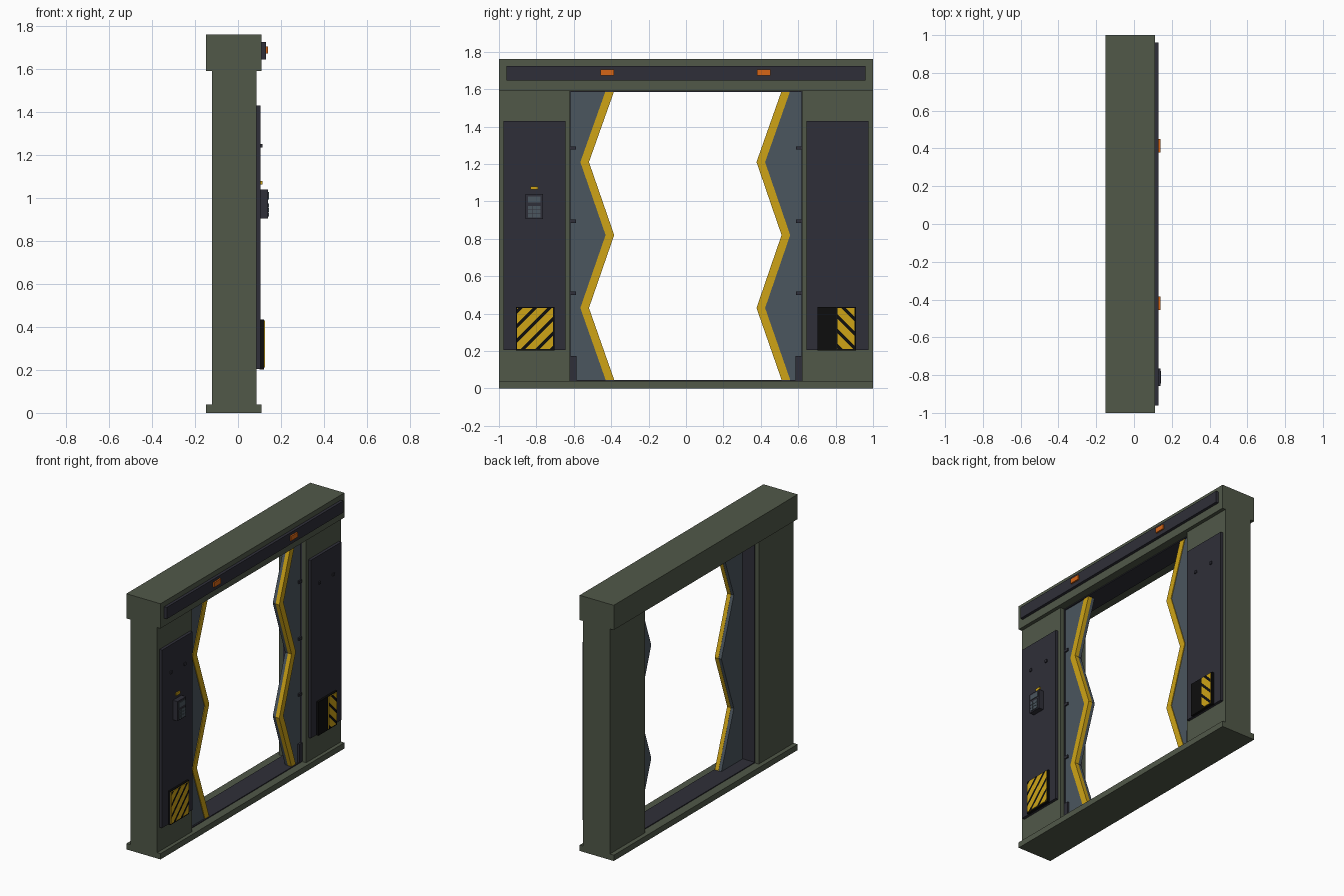
import bpy, bmesh
from mathutils import Vector

if "Cube" in bpy.data.objects:
    bpy.data.objects.remove(bpy.data.objects["Cube"])


def material(name, r, g, b):
    m = bpy.data.materials.new(name)
    m.diffuse_color = (r, g, b, 1)
    m.use_nodes = True
    m.node_tree.nodes["Principled BSDF"].inputs["Base Color"].default_value = m.diffuse_color
    return m


GREEN = material("olive_green", 0.082, 0.098, 0.066)
DARK = material("dark_metal", 0.028, 0.028, 0.040)
STEEL = material("blue_steel", 0.070, 0.092, 0.112)
YELLOW = material("hazard_yellow", 0.62, 0.37, 0.008)
ORANGE = material("orange_lamp", 0.66, 0.13, 0.008)
BLACK = material("black", 0.004, 0.004, 0.004)


def finish(bm, name, *mats):
    bmesh.ops.recalc_face_normals(bm, faces=bm.faces)
    me = bpy.data.meshes.new(name)
    bm.to_mesh(me)
    bm.free()
    for m in mats:
        me.materials.append(m)
    ob = bpy.data.objects.new(name, me)
    bpy.context.collection.objects.link(ob)
    return ob


def box_mesh(x, y, z):
    bm = bmesh.new()
    bmesh.ops.create_cube(bm, size=1)
    for v in bm.verts:
        for i, (a, b) in enumerate((x, y, z)):
            v.co[i] = a if v.co[i] < 0 else b
    return bm


def box(name, x, y, z, mat):
    return finish(box_mesh(x, y, z), name, mat)


def prism(name, outline, x0, x1, mat):
    """Extrude a (y, z) outline along x."""
    bm = bmesh.new()
    face = bm.faces.new([bm.verts.new((x0, y, z)) for y, z in outline])
    ext = bmesh.ops.extrude_face_region(bm, geom=[face])["geom"]
    for v in ext:
        if isinstance(v, bmesh.types.BMVert):
            v.co.x = x1
    return finish(bm, name, mat)


def hazard_plate(name, y, z, slope):
    """Thin plate cut by diagonals; narrow bands between stripes are black."""
    period, gap = 0.078, 0.024
    bm = box_mesh((0.12, 0.125), y, z)
    normal = Vector((0, 1, -slope))
    origin = y[0] - slope * (z[0] if slope > 0 else z[1]) + 0.02
    for k in range(-8, 9):
        for off in (0, gap):
            d = origin + k * period + off
            bmesh.ops.bisect_plane(bm, geom=bm.verts[:] + bm.edges[:] + bm.faces[:],
                                   plane_co=(0, d, 0), plane_no=normal)
    for f in bm.faces:
        c = f.calc_center_median()
        if f.normal.x > 0.5 and (c.y - slope * c.z - origin) % period < gap:
            f.material_index = 1
    return finish(bm, name, YELLOW, BLACK)


# Frame: sill, lintel, floor track and ceiling track
box("sill", (-0.15, 0.11), (-1, 1), (0, 0.04), GREEN)
box("lintel", (-0.15, 0.11), (-1, 1), (1.59, 1.76), GREEN)
box("floor_track", (-0.09, 0.055), (-0.62, 0.62), (0.035, 0.046), DARK)
box("ceiling_track", (-0.09, 0.055), (-0.62, 0.62), (1.584, 1.6), DARK)

# Lintel sign strip and lamps
box("lintel_strip", (0.10, 0.13), (-0.96, 0.96), (1.645, 1.725), DARK)
for y in (-0.42, 0.415):
    box("lamp", (0.125, 0.14), (y - 0.036, y + 0.036), (1.673, 1.706), ORANGE)

# Zigzag closing edges of both leaves, interlocking
HEIGHTS = (0.046, 0.43, 0.82, 1.21, 1.59)
BAND = 0.045
for side, near, far in ((-1, -0.385, -0.52), (1, 0.512, 0.378)):
    def span(a, b):
        return tuple(sorted((side * a, side * b)))

    # Side post with its dark inner jamb and front cover
    box("post", (-0.12, 0.085), span(0.62, 1), (0.04, 1.59), GREEN)
    box("jamb", (-0.09, 0.055), span(0.617, 0.65), (0.04, 1.59), DARK)
    box("cover_panel", (0.08, 0.105), span(0.643, 0.975), (0.205, 1.43), DARK)
    for y in (0.733, 0.883):
        box("bolt", (0.10, 0.113), span(y - 0.009, y + 0.009), (1.234, 1.252), DARK)

    # Door leaf and its yellow edge band
    edge = [(near if i % 2 == 0 else far, z) for i, z in enumerate(HEIGHTS)]
    prism("door_leaf", edge + [(side * 0.62, 1.59), (side * 0.62, 0.046)],
          0.0, 0.045, STEEL)
    front = [(y - side * 0.001, z) for y, z in edge]
    back = [(y + side * BAND, z) for y, z in reversed(edge)]
    prism("edge_band", front + back, 0.022, 0.05, YELLOW)

    # Guides along the post
    for z in (0.508, 0.893, 1.285):
        box("guide", (0.03, 0.055), span(0.587, 0.62), (z - 0.009, z + 0.009), DARK)
    box("foot_guide", (0.03, 0.058), span(0.585, 0.618), (0.046, 0.172), DARK)

    # Backing of the hazard marking
    box("hazard_backing", (0.10, 0.12), span(0.703, 0.908), (0.203, 0.435), BLACK)

# Hazard stripes
hazard_plate("left_hazard", (-0.903, -0.71), (0.211, 0.43), 1)
hazard_plate("right_hazard", (0.81, 0.9), (0.211, 0.43), -1)

# Keypad with display, keys and status light
box("keypad_body", (0.10, 0.14), (-0.857, -0.765), (0.905, 1.04), DARK)
box("keypad_display", (0.135, 0.144), (-0.845, -0.777), (0.993, 1.027), STEEL)
for i in range(3):
    for j in range(3):
        y, z = -0.844 + i * 0.0225, 0.914 + j * 0.021
        box("key", (0.135, 0.144), (y, y + 0.021), (z, z + 0.0195), STEEL)
box("status_light", (0.10, 0.114), (-0.832, -0.79), (1.063, 1.08), YELLOW)
